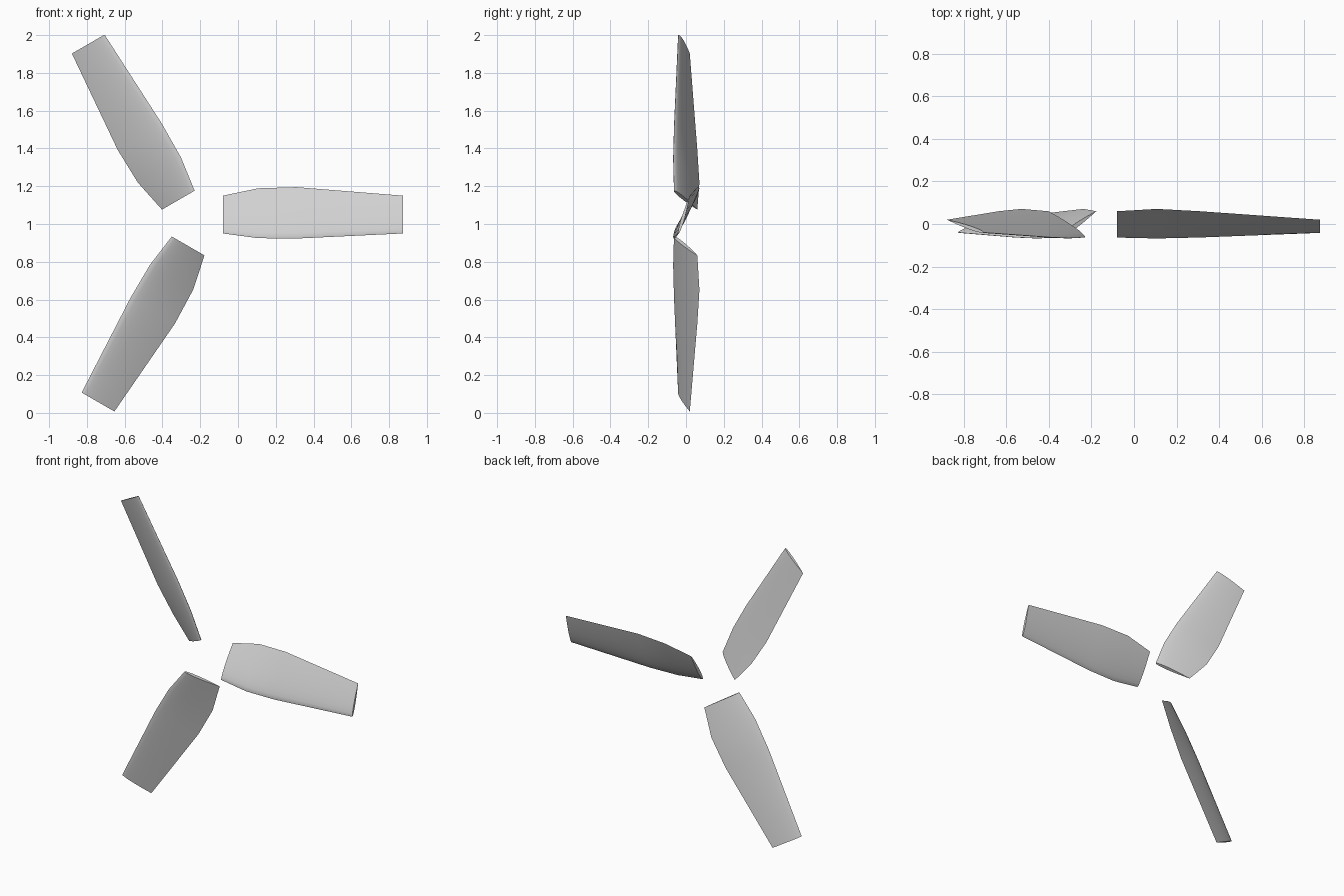
import bpy, bmesh, math
from mathutils import Matrix, Vector

cube = bpy.data.objects.get("Cube")
if cube:
    bpy.data.objects.remove(cube, do_unlink=True)

# Material
grey = bpy.data.materials.new("light grey")
grey.use_nodes = True
colour = (0.64, 0.64, 0.64, 1)
grey.diffuse_color = colour
grey.node_tree.nodes["Principled BSDF"].inputs["Base Color"].default_value = colour

HUB = Vector((-0.22, 0, 1.02))
# Radius, leading edge (y, z), trailing edge (y, z), thickness
STATIONS = [
    (0.14, (-0.063, -0.07), (0.06, 0.13), 0.044),
    (0.327, (-0.067, -0.095), (0.071, 0.169), 0.050),
    (0.53, (-0.062, -0.097), (0.06, 0.175), 0.048),
    (1.094, (-0.04, -0.07), (0.02, 0.13), 0.034),
]
STEPS = 10


def section(radius, lead, trail, thick):
    """Closed airfoil loop, round at the leading edge and sharp at the trailing one."""
    a, b = Vector((radius, *lead)), Vector((radius, *trail))
    chord = b - a
    back = Vector((0, chord.z, -chord.y)).normalized()

    def point(i, side):
        t = (1 - math.cos(math.pi * i / STEPS)) / 2
        bulge = 1.3 * math.sqrt(t) * (1 - t)
        return a + chord * t + back * (side * thick * bulge)

    return ([point(i, 0.5) for i in range(STEPS + 1)]
            + [point(i, -0.5) for i in range(STEPS - 1, 0, -1)])


def make_blade(name, angle):
    bm = bmesh.new()
    rings = [[bm.verts.new(p) for p in section(*s)] for s in STATIONS]
    n = len(rings[0])
    for r0, r1 in zip(rings, rings[1:]):
        for i in range(n):
            j = (i + 1) % n
            bm.faces.new((r0[i], r0[j], r1[j], r1[i]))
    bm.faces.new(rings[0])
    bm.faces.new(rings[-1])
    bmesh.ops.recalc_face_normals(bm, faces=bm.faces)
    # Negative turn about y is anticlockwise as seen from the front
    turn = Matrix.Translation(HUB) @ Matrix.Rotation(-angle, 4, 'Y')
    bm.transform(turn)
    mesh = bpy.data.meshes.new(name)
    bm.to_mesh(mesh)
    bm.free()
    mesh.materials.append(grey)
    blade = bpy.data.objects.new(name, mesh)
    bpy.context.collection.objects.link(blade)
    bpy.ops.object.select_all(action='DESELECT')
    blade.select_set(True)
    bpy.context.view_layer.objects.active = blade
    bpy.ops.object.shade_smooth_by_angle(angle=math.radians(40))


# Three blades spaced evenly round an open hub
for k, label in enumerate(("left_blade", "upper_blade", "lower_blade")):
    make_blade(label, math.tau * k / 3)
